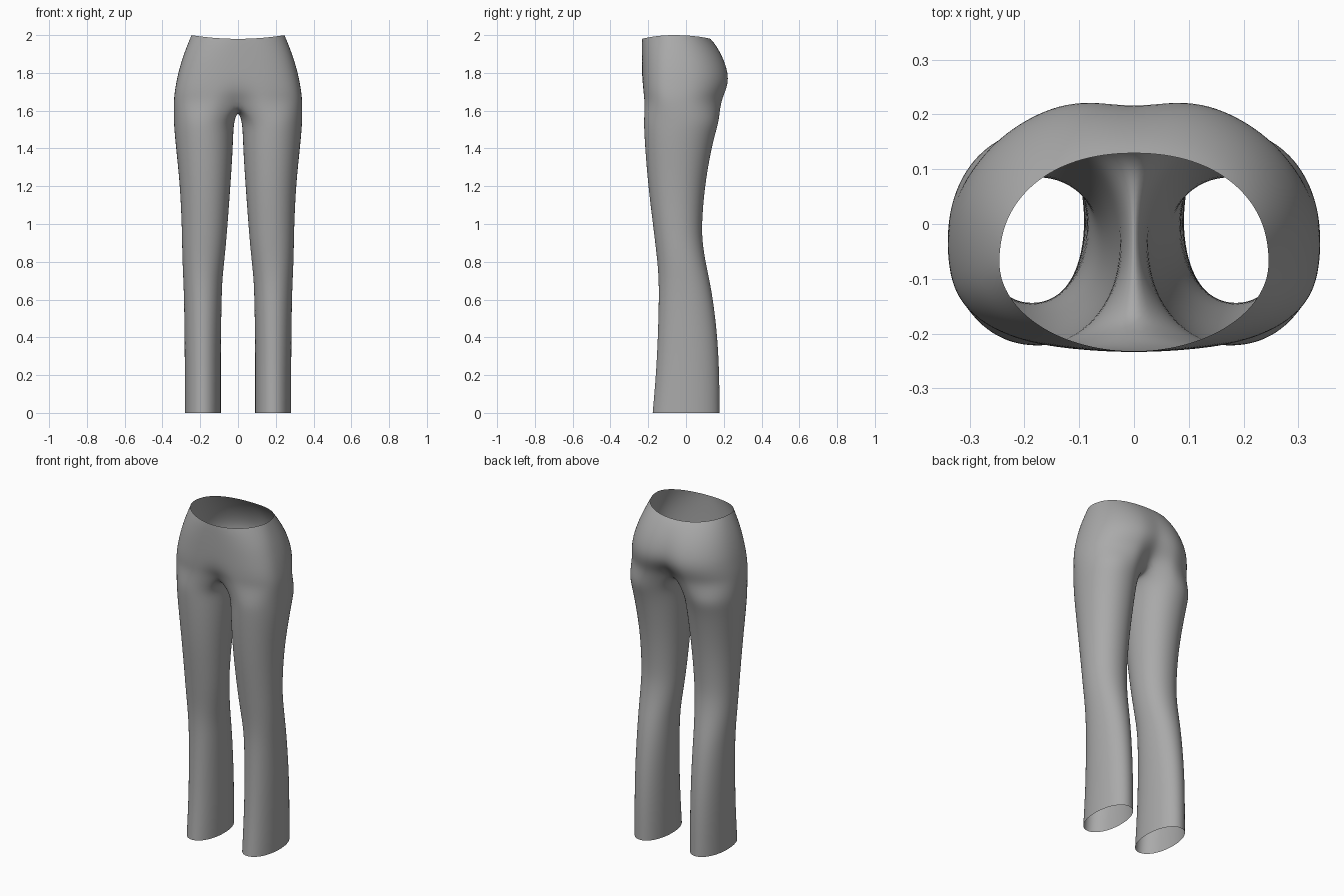
import bpy, bmesh
from math import sin, cos, radians, exp

cube = bpy.data.objects.get("Cube")
if cube:
    bpy.data.objects.remove(cube, do_unlink=True)

# Fabric colour
fabric = bpy.data.materials.new("grey fabric")
fabric.use_nodes = True
grey = (0.4, 0.4, 0.4, 1)
fabric.diffuse_color = grey
fabric.node_tree.nodes["Principled BSDF"].inputs["Base Color"].default_value = grey

# Hip rows: z, half width, front y, back y, centre y, front squareness, front dip, back dip
HIPS = [
    (2.00, .247, -.233, .130, -.07, 2.0, 0, 0),
    (1.95, .268, -.234, .160, -.06, 2.2, 0, .003),
    (1.88, .295, -.234, .206, -.05, 2.5, 0, .010),
    (1.80, .318, -.233, .236, -.04, 2.7, 0, .018),
    (1.74, .330, -.232, .238, -.04, 2.8, .003, .028),
    (1.69, .338, -.230, .222, -.04, 2.8, .015, .050),
    (1.64, .342, -.228, .205, -.04, 2.7, .045, .085),
]
# Leg rows: z, inner x, outer x, front y, back y
LEGS = [
    (1.55, .018, .342, -.225, .178),
    (1.48, .024, .337, -.222, .156),
    (1.38, .027, .327, -.216, .132),
    (1.20, .039, .308, -.201, .100),
    (1.00, .054, .299, -.176, .084),
    (0.90, .062, .297, -.164, .088),
    (0.80, .072, .295, -.152, .104),
    (0.70, .083, .290, -.145, .126),
    (0.58, .086, .286, -.145, .147),
    (0.40, .090, .284, -.150, .168),
    (0.20, .090, .282, -.160, .178),
    (0.00, .090, .282, -.178, .179),
]


def bulge(c, n):
    """Height of a rounded section at fraction c of its half width."""
    return max(0, 1 - abs(c) ** n) ** (1 / n)


def hip_row(z, w, front, back, yc, n, dip_f, dip_b):
    points = []
    for i in range(19):
        t = radians(-90 + 10 * i)
        x = w * cos(t) if 0 < i < 18 else 0
        crease = exp(-(x / .07) ** 2)
        if sin(t) < 0:
            y = yc + (front - yc) * bulge(cos(t), n) + dip_f * crease
        else:
            y = yc + (back - yc) * bulge(cos(t), 2.2) - dip_b * crease
        sag = .02 * sin(t) ** 2 if z == 2 else 0
        points.append((x, y, z - sag))
    return points


def leg_row(z, inner, outer, front, back):
    cx, rx = (inner + outer) / 2, (outer - inner) / 2
    yc = (front + back) / 2
    ry = (back - front) / 2
    points = []
    for i in range(24):
        t = radians(-135 + 15 * i)
        side = 1 if sin(t) > 0 else -1
        points.append((cx + rx * cos(t), yc + side * ry * bulge(cos(t), 2.1), z))
    return points


def bridge(bm, upper, lower, closed):
    count = len(upper)
    for i in range(count if closed else count - 1):
        j = (i + 1) % count
        bm.faces.new((lower[i], lower[j], upper[j], upper[i]))


bm = bmesh.new()

# Left half of the hips, open along the middle
hips = [[bm.verts.new(p) for p in hip_row(*row)] for row in HIPS]
for upper, lower in zip(hips, hips[1:]):
    bridge(bm, upper, lower, False)

# Crotch seam from back to front closes the hip edge into the leg loop
back_y, front_y = hips[-1][-1].co.y, hips[-1][0].co.y
seam = []
for i, z in enumerate((1.613, 1.602, 1.598, 1.600, 1.612), 1):
    seam.append(bm.verts.new((0, back_y + (front_y - back_y) * i / 6, z)))

# Left leg
loops = [hips[-1] + seam]
loops += [[bm.verts.new(p) for p in leg_row(*row)] for row in LEGS]
for upper, lower in zip(loops, loops[1:]):
    bridge(bm, upper, lower, True)

for face in bm.faces:
    face.smooth = True
mesh = bpy.data.meshes.new("trousers")
bm.to_mesh(mesh)
bm.free()
mesh.materials.append(fabric)

trousers = bpy.data.objects.new("trousers", mesh)
bpy.context.collection.objects.link(trousers)

# Mirror to the right side and smooth
mirror = trousers.modifiers.new("mirror", "MIRROR")
mirror.use_clip = True
mirror.merge_threshold = .0005
smooth = trousers.modifiers.new("smooth", "SUBSURF")
smooth.levels = smooth.render_levels = 2
